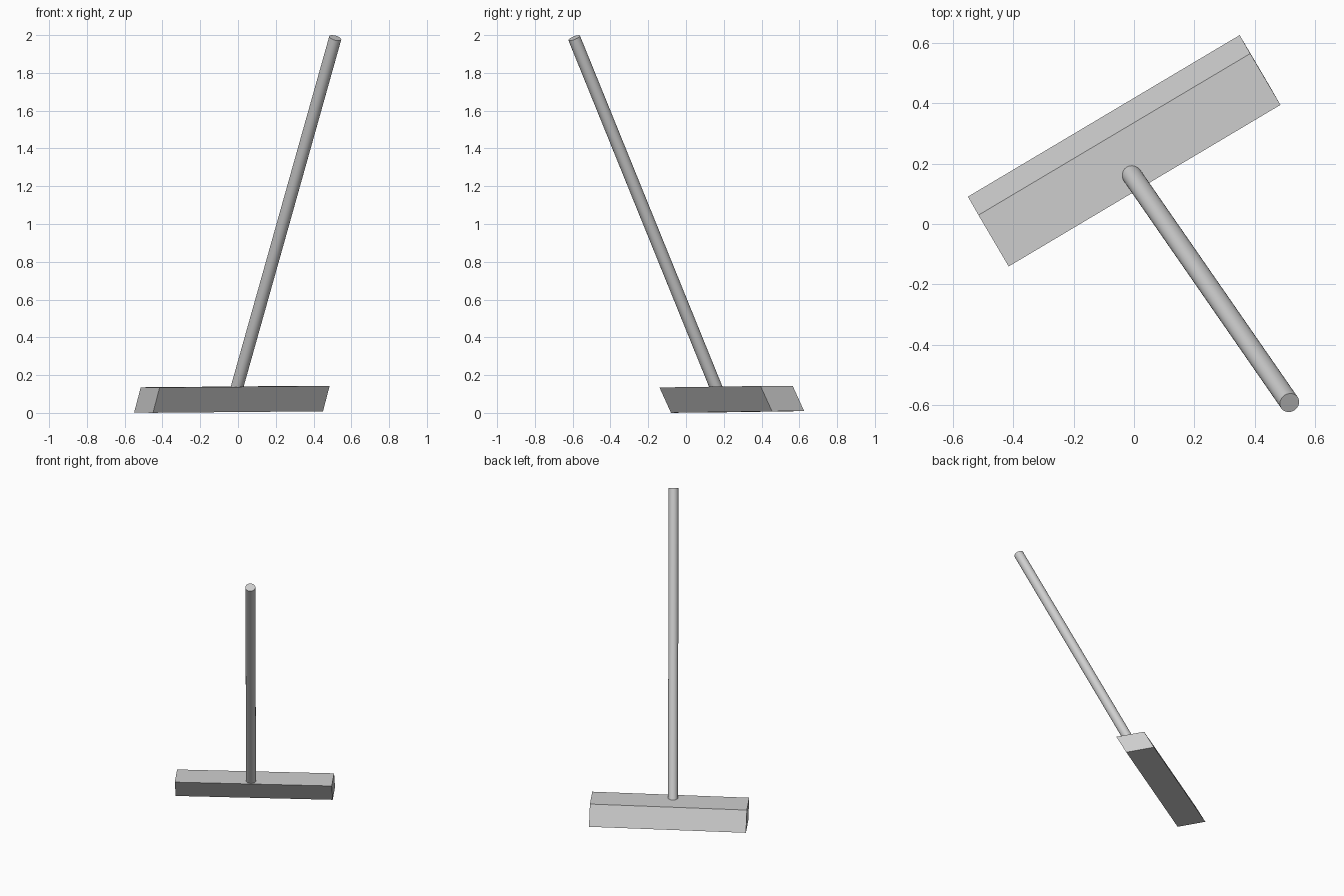
import bpy
import bmesh
import math
from mathutils import Matrix, Vector

cube = bpy.data.objects.get("Cube")
if cube:
    bpy.data.objects.remove(cube, do_unlink=True)

# One plain grey for the whole tool
grey = bpy.data.materials.new("plain_grey")
grey.use_nodes = True
colour = (0.62, 0.62, 0.62, 1)
grey.diffuse_color = colour
grey.node_tree.nodes["Principled BSDF"].inputs["Base Color"].default_value = colour


def add_object(name, bm):
    bmesh.ops.recalc_face_normals(bm, faces=bm.faces)
    mesh = bpy.data.meshes.new(name)
    bm.to_mesh(mesh)
    bm.free()
    mesh.materials.append(grey)
    obj = bpy.data.objects.new(name, mesh)
    bpy.context.scene.collection.objects.link(obj)
    return obj


# Head: a long block sheared to lean along with the handle
length = Vector((0.9, 0.535, 0.008))
width = Vector((-0.1, 0.17, 0.001))
height = Vector((0.035, -0.061, 0.134))
centre = Vector((-0.0325, 0.2425, 0.072))
shear = Matrix((length, width, height)).transposed().to_4x4()
bm = bmesh.new()
bmesh.ops.create_cube(bm, size=1, matrix=Matrix.Translation(centre) @ shear)
add_object("head_block", bm)

# Handle: a slim round pole, its foot sunk into the head
top = Vector((0.515, -0.592, 1.985))
joint = Vector((-0.004, 0.157, 0.14))
axis = (top - joint).normalized()
foot = joint - axis * 0.07
turn = axis.to_track_quat('Z', 'Y').to_matrix().to_4x4()
bm = bmesh.new()
bmesh.ops.create_cone(bm, cap_ends=True, segments=32, radius1=0.033, radius2=0.033,
                      depth=(top - foot).length,
                      matrix=Matrix.Translation((top + foot) / 2) @ turn)
handle = add_object("handle", bm)
bpy.ops.object.select_all(action='DESELECT')
handle.select_set(True)
bpy.context.view_layer.objects.active = handle
bpy.ops.object.shade_smooth_by_angle(angle=math.radians(30))
